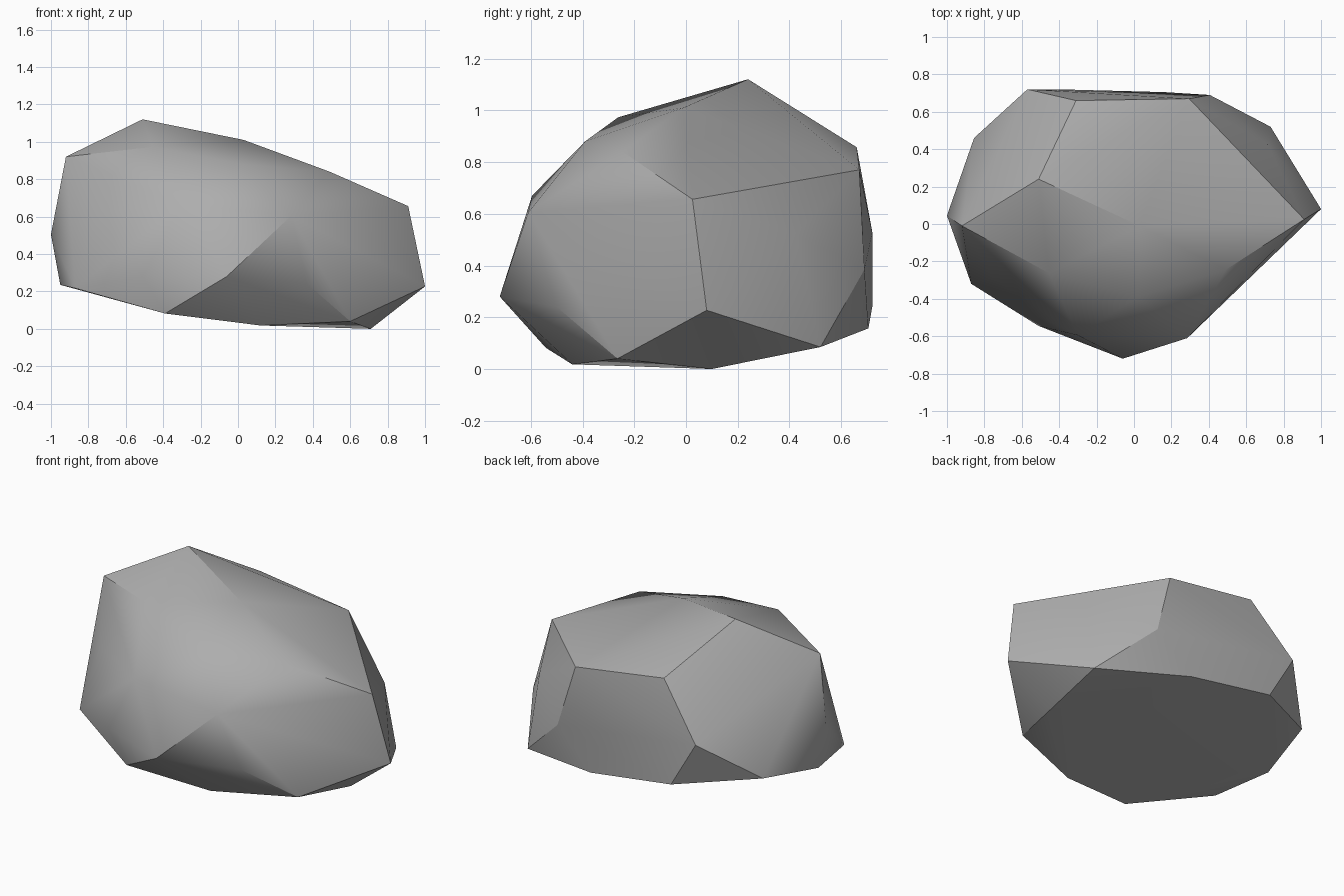
import bpy
import bmesh
import math

default = bpy.data.objects.get("Cube")
if default:
    bpy.data.objects.remove(default, do_unlink=True)

# Plain grey stone
stone = bpy.data.materials.new("grey_stone")
stone.use_nodes = True
colour = (0.42, 0.42, 0.42, 1)
stone.diffuse_color = colour
bsdf = stone.node_tree.nodes["Principled BSDF"]
bsdf.inputs["Base Color"].default_value = colour
bsdf.inputs["Roughness"].default_value = 0.9

# Corner points of the chipped boulder, by region
crown = [(-.51, .24, 1.12), (.03, -.01, 1.01), (.49, -.245, .84), (.91, .025, .656),
         (.715, .425, .525), (.295, .67, .77), (-.31, .66, .857), (-.92, -.01, .92)]
front = [(-.455, -.262, .973), (.02, -.39, .88), (-.3, -.595, .67), (.285, -.61, .605),
         (-.06, -.72, .28), (.37, -.5, .24), (-.51, -.545, .28), (-.755, -.285, .62)]
back = [(-1, .045, .505), (-.57, .72, .53), (.405, .69, .385)]
base = [(1, .08, .227), (.73, .52, .085), (.165, .705, .157), (-.4, .72, .24),
        (-.855, .46, .3), (-.95, .05, .235), (-.87, -.32, .217), (-.39, -.542, .082),
        (.12, -.44, .018), (.6, -.265, .04), (.71, .1, 0)]

# Wrap the corners in a convex skin and merge nearly flat facets
bm = bmesh.new()
for point in crown + front + back + base:
    bm.verts.new(point)
bmesh.ops.convex_hull(bm, input=bm.verts[:])
loose = [v for v in bm.verts if not v.link_faces]
bmesh.ops.delete(bm, geom=loose, context='VERTS')
bmesh.ops.dissolve_limit(bm, angle_limit=math.radians(2), verts=bm.verts[:], edges=bm.edges[:])
bmesh.ops.recalc_face_normals(bm, faces=bm.faces[:])
mesh = bpy.data.meshes.new("boulder")
bm.to_mesh(mesh)
bm.free()
mesh.materials.append(stone)

boulder = bpy.data.objects.new("boulder", mesh)
bpy.context.collection.objects.link(boulder)

# Soft shading inside each chipped plane, crisp ridges between them
bpy.ops.object.select_all(action='DESELECT')
boulder.select_set(True)
bpy.context.view_layer.objects.active = boulder
bpy.ops.object.shade_smooth_by_angle(angle=math.radians(30))
